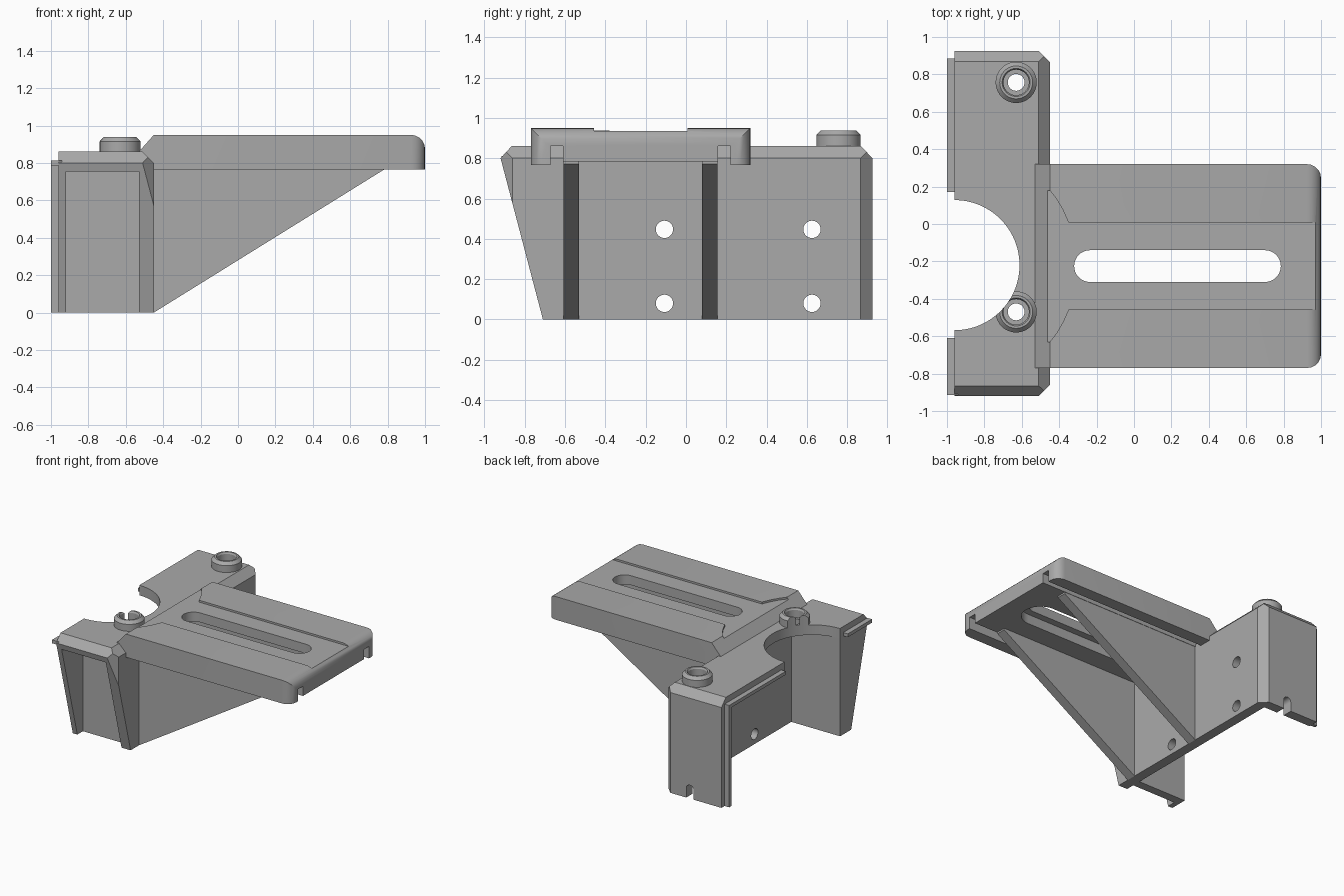
import bpy, bmesh, math
from mathutils import Vector

cube = bpy.data.objects.get("Cube")
if cube:
    bpy.data.objects.remove(cube, do_unlink=True)

grey = bpy.data.materials.new("plain grey")
grey.use_nodes = True
grey.diffuse_color = (0.4, 0.4, 0.4, 1)
grey.node_tree.nodes["Principled BSDF"].inputs["Base Color"].default_value = (0.4, 0.4, 0.4, 1)


def make(name, bm):
    bmesh.ops.recalc_face_normals(bm, faces=bm.faces[:])
    mesh = bpy.data.meshes.new(name)
    bm.to_mesh(mesh)
    bm.free()
    mesh.materials.append(grey)
    obj = bpy.data.objects.new(name, mesh)
    bpy.context.collection.objects.link(obj)
    return obj


def prism(points, axis, low, high):
    """Extrude a 2D outline along one axis; the outline uses the other two in order."""
    bm = bmesh.new()
    verts = []
    for p in points:
        co = list(p)
        co.insert(axis, low)
        verts.append(bm.verts.new(co))
    face = bm.faces.new(verts)
    new = bmesh.ops.extrude_face_region(bm, geom=[face])["geom"]
    move = Vector((0, 0, 0))
    move[axis] = high - low
    bmesh.ops.translate(bm, vec=move, verts=[v for v in new if isinstance(v, bmesh.types.BMVert)])
    return bm


def box(x0, x1, y0, y1, z0, z1):
    return prism([(x0, y0), (x1, y0), (x1, y1), (x0, y1)], 2, z0, z1)


def arc(cx, cy, r, start=0, sweep=360, n=48):
    count = n if sweep == 360 else n + 1
    angles = [math.radians(start + sweep * i / n) for i in range(count)]
    return [(cx + r * math.cos(a), cy + r * math.sin(a)) for a in angles]


def stadium(x0, x1, y, r):
    return arc(x1, y, r, -90, 180, 16) + arc(x0, y, r, 90, 180, 16)


def slice_off(bm, point, normal):
    geom = bm.verts[:] + bm.edges[:] + bm.faces[:]
    cut = bmesh.ops.bisect_plane(bm, geom=geom, plane_co=point, plane_no=normal, clear_outer=True)
    edges = [e for e in cut["geom_cut"] if isinstance(e, bmesh.types.BMEdge)]
    bmesh.ops.holes_fill(bm, edges=edges, sides=0)


def cut_away(obj, cutters):
    for i, bm in enumerate(cutters):
        cutter = make(obj.name + "_cutter", bm)
        mod = obj.modifiers.new("cut", 'BOOLEAN')
        mod.operation = 'DIFFERENCE'
        mod.solver = 'EXACT'
        mod.object = cutter
        bpy.context.view_layer.objects.active = obj
        bpy.ops.object.modifier_apply(modifier=mod.name)
        bpy.data.objects.remove(cutter, do_unlink=True)


def smooth(obj):
    bpy.ops.object.select_all(action='DESELECT')
    obj.select_set(True)
    bpy.context.view_layer.objects.active = obj
    bpy.ops.object.shade_smooth_by_angle(angle=math.radians(25))


MID = -0.225               # centre line of the shelf
WALL_IN, WALL_OUT = -0.53, -0.45


def bore():
    """Large round opening in the top plate."""
    return prism(arc(-0.96, -0.22, 0.348, n=96), 2, 0.5, 1.2)


# Housing: chamfered shell with a sloping front side
shell = prism([(-0.71, 0), (-0.92, 0.8), (-0.865, 0.86), (0.868, 0.86), (0.925, 0.8), (0.925, 0)],
              0, -0.96, WALL_OUT)
slice_off(shell, (WALL_OUT, 0, 0.8), (1, 0, 1))
slice_off(shell, (WALL_OUT, 0.865, 0), (1, 1, 0))
slice_off(shell, (WALL_OUT, -0.86, 0), (1, -1, 0))
housing = make("housing", shell)
cuts = [box(-1.1, WALL_IN, -0.57, 0.845, -0.1, 0.78),      # open inside
        box(-0.92, WALL_IN, -1.1, -0.64, -0.1, 0.755),     # front recess
        bore(),
        prism([(-0.715, -0.1), (-0.65, -0.1)] + arc(-0.6825, 0.075, 0.0325, 0, 180, 12),
              1, 0.8, 1.0)]                                # cable notch
for y in (-0.107, 0.625):
    for z in (0.08, 0.447):
        cuts.append(prism(arc(y, z, 0.043, n=32), 0, -0.6, -0.4))
for y in (-0.47, 0.757):
    cuts.append(prism(arc(-0.63, y, 0.045, n=32), 2, 0.7, 1))
cut_away(housing, cuts)
smooth(housing)

# Screw bosses: turned rings with a stepped hole
for label, y in (("front", -0.47), ("rear", 0.757)):
    bm = bmesh.new()
    profile = [(0.045, 0.84), (0.11, 0.84), (0.11, 0.915), (0.088, 0.938),
               (0.075, 0.938), (0.068, 0.925), (0.068, 0.865), (0.045, 0.865)]
    ring = [bm.verts.new((-0.63 + r, y, z)) for r, z in profile]
    edges = [bm.edges.new((ring[i], ring[i - 1])) for i in range(len(ring))]
    bmesh.ops.spin(bm, geom=ring + edges, cent=(-0.63, y, 0), axis=(0, 0, 1),
                   angle=math.tau, steps=40, use_merge=True)
    bmesh.ops.remove_doubles(bm, verts=bm.verts[:], dist=0.0005)
    boss = make(label + "_screw_boss", bm)
    if label == "front":
        cut_away(boss, [bore()])
    smooth(boss)

# Locating lips along the open edge
make("front_lip", box(-1, -0.94, -0.915, -0.61, 0.785, 0.812))
make("rear_top_lip", box(-1, -0.94, 0.17, 0.885, 0.785, 0.812))
make("rear_side_lip", box(-1, -0.94, 0.858, 0.885, 0, 0.8))

# Shelf: channelled section with rounded outer corners
half = [(0.545, 0.95), (0.545, 0.765), (0.447, 0.765), (0.447, 0.86), (0.385, 0.86), (0.385, 0.783)]
section = [(MID + d, z) for d, z in half] + [(MID - d, z) for d, z in reversed(half)]
slab = prism(section, 0, WALL_IN, 1)
corners = [e for e in slab.edges
           if all(v.co.x > 0.99 and abs(abs(v.co.y - MID) - 0.545) < 0.001 for v in e.verts)]
bmesh.ops.bevel(slab, geom=corners, offset=0.075, segments=5, profile=0.5, affect='EDGES')
slice_off(slab, (WALL_OUT, 0, 0.95), (-0.09, 0, 0.08))
shelf = make("shelf", slab)
side = [(1.1, 0.232), (-0.35, 0.232), (-0.38, 0.3), (-0.415, 0.36), (-0.45, 0.405), (-0.47, 0.405)]
recess = [(x, MID + d) for x, d in side] + [(x, MID - d) for x, d in reversed(side)]
cut_away(shelf, [prism(recess, 2, 0.935, 1.1),
                 prism(stadium(-0.235, 0.7, MID, 0.085), 2, 0.6, 1.1),
                 prism(stadium(-0.235, 0.7, MID, 0.14), 2, 0.6, 0.86)])
smooth(shelf)

# Triangular support ribs
for label, sign in (("front", -1), ("rear", 1)):
    y0, y1 = sorted((MID + sign * 0.305, MID + sign * 0.382))
    make(label + "_rib", prism([(-0.46, 0), (WALL_OUT, 0), (0.79, 0.77), (0.79, 0.79), (-0.46, 0.79)],
                               1, y0, y1))
